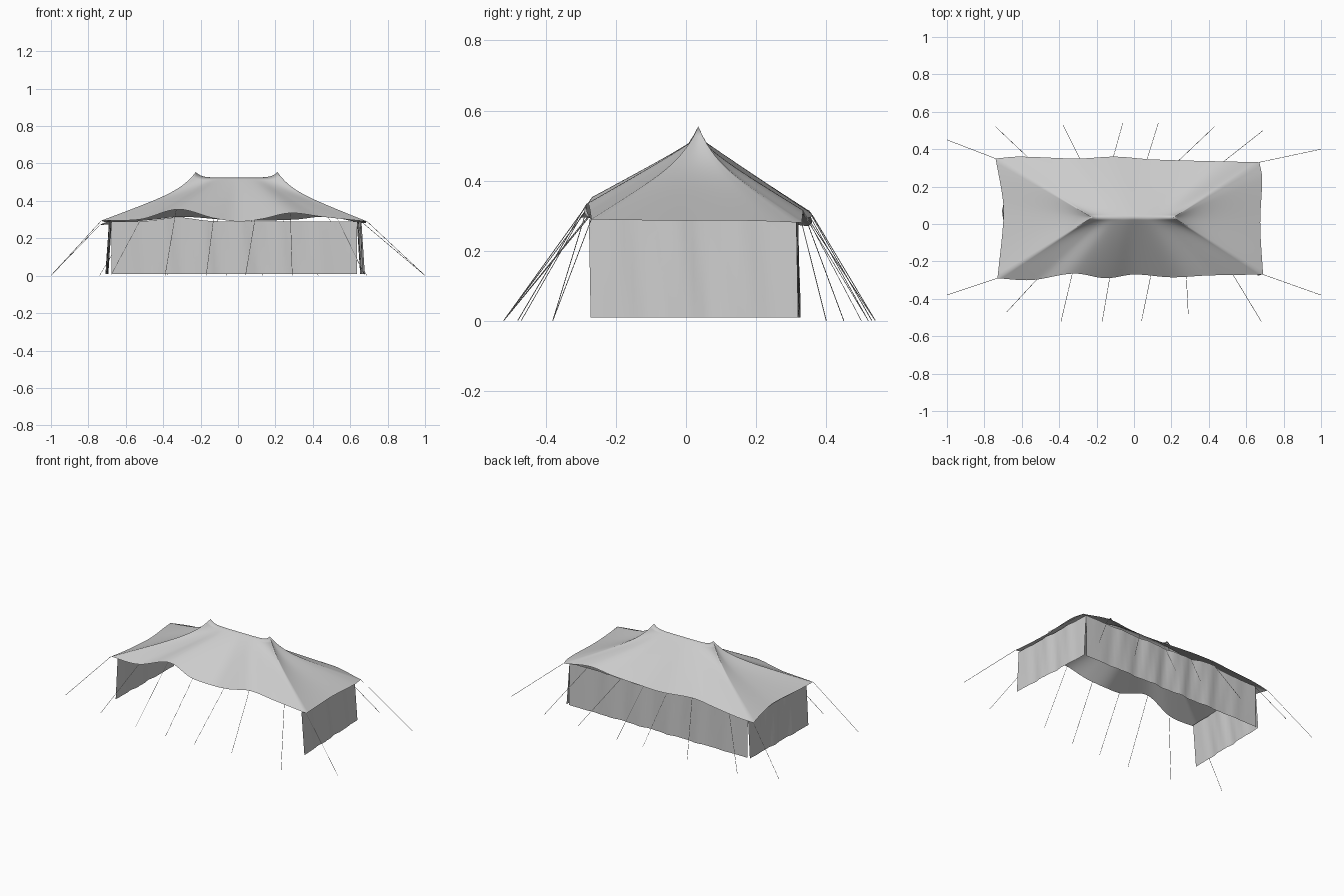
import bpy
import bmesh
import math
from mathutils import Vector

if "Cube" in bpy.data.objects:
    bpy.data.objects.remove(bpy.data.objects["Cube"], do_unlink=True)


def make_material(name, colour):
    material = bpy.data.materials.new(name)
    material.use_nodes = True
    material.diffuse_color = colour
    material.node_tree.nodes["Principled BSDF"].inputs["Base Color"].default_value = colour
    return material


canvas = make_material("canvas grey", (0.6, 0.6, 0.6, 1))


def smooth_curve(points, x):
    """Smooth height through (x, value) pairs, with clamped ends."""
    last = len(points) - 1
    x = min(max(x, points[0][0]), points[last][0])

    def slope(i):
        a, b = points[max(i - 1, 0)], points[min(i + 1, last)]
        return (b[1] - a[1]) / (b[0] - a[0])

    for i in range(last):
        (xa, va), (xb, vb) = points[i], points[i + 1]
        if x <= xb:
            width = xb - xa
            t = (x - xa) / width
            rise = t * t * (3 - 2 * t)
            return (va + (vb - va) * rise + width * slope(i) * t * (1 - t) ** 2
                    - width * slope(i + 1) * t * t * (1 - t))


def add_grid(bm, columns, rows, place):
    """Quad sheet whose vertices come from place(s, t), both from 0 to 1."""
    verts = [[bm.verts.new(place(i / columns, j / rows)) for j in range(rows + 1)]
             for i in range(columns + 1)]
    for a, b in zip(verts, verts[1:]):
        for j in range(rows):
            bm.faces.new((a[j], b[j], b[j + 1], a[j + 1]))


def finish(bm, name):
    bmesh.ops.remove_doubles(bm, verts=bm.verts, dist=0.0005)
    bmesh.ops.recalc_face_normals(bm, faces=bm.faces)
    for face in bm.faces:
        face.smooth = True
    mesh = bpy.data.meshes.new(name)
    bm.to_mesh(mesh)
    bm.free()
    mesh.materials.append(canvas)
    obj = bpy.data.objects.new(name, mesh)
    bpy.context.collection.objects.link(obj)
    return obj


# Wavy eaves: depth and height along x
FRONT_Y = [(-.73, -.29), (-.55, -.3), (-.32, -.265), (-.15, -.29), (0, -.27),
           (.2, -.285), (.4, -.275), (.69, -.27)]
FRONT_Z = [(-.73, .295), (-.52, .302), (-.32, .355), (-.13, .308), (0, .29),
           (.12, .302), (.28, .335), (.45, .315), (.69, .29)]
BACK_Y = [(-.74, .35), (-.62, .36), (-.3, .35), (-.1, .36), (.1, .345), (.67, .33)]
BACK_Z = [(-.74, .27), (-.45, .3), (-.3, .315), (0, .295), (.3, .3), (.47, .315), (.67, .28)]
LEFT_X = [(-.27, .69), (0, .675), (.25, .685), (.33, .67)]
RIGHT_X = [(-.29, -.73), (0, -.70), (.12, -.70), (.35, -.74)]


def lerp(a, b, t):
    return a + (b - a) * t


def front_eave(x):
    return Vector((x, smooth_curve(FRONT_Y, x), smooth_curve(FRONT_Z, x)))


def back_eave(x):
    return Vector((x, smooth_curve(BACK_Y, x), smooth_curve(BACK_Z, x)))


def side_eave(profile, ends, s):
    y = lerp(ends[0].y, ends[1].y, s)
    z = lerp(ends[0].z, ends[1].z, s)
    return Vector((smooth_curve(profile, y), y, lerp(z, .287, math.sin(math.pi * s))))


# Ridge sagging between the two pole tips
TIPS = (-.225, .21)


def ridge(s):
    x = lerp(TIPS[0], TIPS[1], s)
    gap = min(x - TIPS[0], TIPS[1] - x)
    return Vector((x, .035, .555 - .03 * (1 - math.exp(-gap / .025))))


def slope_point(top, edge, t, hollow):
    """Point down the slope, hollowed like stretched cloth."""
    point = top.lerp(edge, t)
    point.z = edge.z + (top.z - edge.z) * (1 - t) * (1 - hollow * (1 - math.exp(-6 * t)))
    return point


HOLLOW = .27


def long_slope(eave, x_start, x_end):
    def place(s, t):
        return slope_point(ridge(s), eave(lerp(x_start, x_end, s)), t,
                           HOLLOW * abs(2 * s - 1) ** 2)
    return place


def end_slope(profile, tip, ends):
    def place(s, t):
        return slope_point(tip, side_eave(profile, ends, s), t,
                           HOLLOW + .06 * math.sin(math.pi * s))
    return place


# Roof
bm = bmesh.new()
add_grid(bm, 64, 24, long_slope(front_eave, -.73, .69))
add_grid(bm, 64, 24, long_slope(back_eave, -.74, .67))
add_grid(bm, 28, 24, end_slope(RIGHT_X, ridge(0), (front_eave(-.73), back_eave(-.74))))
add_grid(bm, 28, 24, end_slope(LEFT_X, ridge(1), (front_eave(.69), back_eave(.67))))
finish(bm, "roof")


# Walls: cloth panels between two ground points, flaring towards the ground
def wall(name, start, end, flare, columns, bulge):
    start, end, flare = Vector(start), Vector(end), Vector(flare)
    along = end - start
    normal = Vector((along.y, -along.x)).normalized()

    def place(s, t):
        fold = math.sin(math.pi * s)
        ripple = (math.sin(s * columns * .8) + .6 * math.sin(s * columns * 1.7 + 3 * t)) * bulge
        flat = start.lerp(end, s) + normal * ripple * fold + flare * (1 - t)
        top = .29
        if abs(along.x) > 1:
            top += .022 * math.exp(-((flat.x + .32) / .12) ** 2)
        return Vector((flat.x, flat.y, lerp(.01, top, t)))

    bm = bmesh.new()
    add_grid(bm, columns, 10, place)
    finish(bm, name)


wall("back_wall", (-.675, .315), (.635, .315), (0, .005), 48, .005)
wall("right_wall", (-.69, -.277), (-.675, .315), (-.018, .005), 24, .004)
wall("left_wall", (.66, -.277), (.635, .315), (.018, .005), 24, .004)


# Guy ropes: eave x, then the peg position
def rope(name, top, peg):
    curve = bpy.data.curves.new(name, "CURVE")
    curve.dimensions = "3D"
    curve.bevel_depth = .0012
    curve.bevel_resolution = 0
    spline = curve.splines.new("POLY")
    spline.points.add(1)
    spline.points[0].co = (*top, 1)
    spline.points[1].co = (peg[0], peg[1], 0.001, 1)
    curve.materials.append(canvas)
    bpy.context.collection.objects.link(bpy.data.objects.new(name, curve))


FRONT_ROPES = [(-.73, -1, -.38), (-.52, -.68, -.47), (-.33, -.39, -.52), (-.13, -.17, -.52),
               (.09, .04, -.52), (.28, .29, -.48), (.53, .68, -.52), (.69, 1, -.38)]
BACK_ROPES = [(-.74, -1, .45), (-.57, -.74, .52), (-.29, -.38, .53), (-.11, -.06, .54),
              (.07, .13, .54), (.24, .43, .52), (.48, .69, .5), (.67, 1, .4)]
for label, eave, ropes in (("front", front_eave, FRONT_ROPES), ("back", back_eave, BACK_ROPES)):
    for number, (x, peg_x, peg_y) in enumerate(ropes):
        rope(f"{label}_rope_{number + 1}", eave(x), (peg_x, peg_y))
